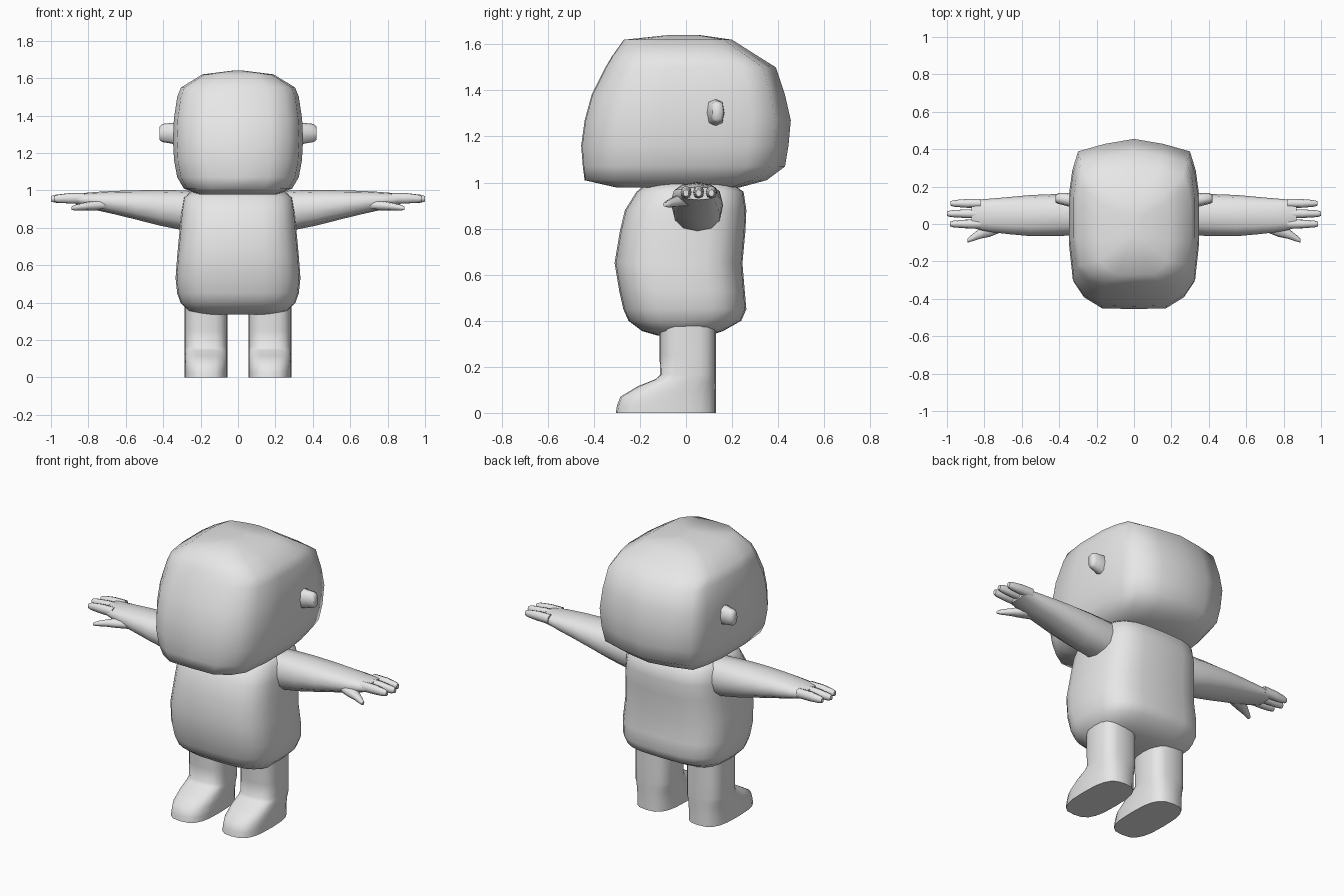
import bpy, bmesh, math

skin = bpy.data.materials.new("plain_grey")
skin.diffuse_color = (0.8, 0.8, 0.8, 1)


def oval(n, e):
    """Unit rounded-box outline with n points; smaller e is boxier."""
    pts = []
    for i in range(n):
        a = 2 * math.pi * i / n
        c, s = math.cos(a), math.sin(a)
        pts.append((math.copysign(abs(c) ** e, c), math.copysign(abs(s) ** e, s)))
    return pts


def loft(name, rings, outline, axis="z", mirror=False, angle=60):
    """Skin rings (position, u_min, u_max, v_min, v_max) along an axis."""
    bm = bmesh.new()
    loops = []
    for t, u0, u1, v0, v1 in rings:
        loop = []
        for pu, pv in outline:
            u = (u0 + u1) / 2 + pu * (u1 - u0) / 2
            v = (v0 + v1) / 2 + pv * (v1 - v0) / 2
            loop.append(bm.verts.new((u, v, t) if axis == "z" else (t, u, v)))
        loops.append(loop)
    n = len(outline)
    for a, b in zip(loops, loops[1:]):
        for i in range(n):
            j = (i + 1) % n
            bm.faces.new((a[i], a[j], b[j], b[i]))
    bm.faces.new(loops[0])
    bm.faces.new(loops[-1])
    bmesh.ops.recalc_face_normals(bm, faces=bm.faces)
    mesh = bpy.data.meshes.new(name)
    bm.to_mesh(mesh)
    bm.free()
    mesh.materials.append(skin)
    ob = bpy.data.objects.new(name, mesh)
    bpy.context.collection.objects.link(ob)
    bpy.ops.object.select_all(action="DESELECT")
    ob.select_set(True)
    bpy.context.view_layer.objects.active = ob
    bpy.ops.object.shade_smooth_by_angle(angle=math.radians(angle))
    if mirror:
        mod = ob.modifiers.new("mirror", "MIRROR")
        mod.use_mirror_merge = False
        ob.modifiers["mirror"].mirror_object = centre
    return ob


# Mirror centre
centre = bpy.data.objects.new("mirror_centre", None)
centre.hide_render = True
bpy.context.collection.objects.link(centre)

# Head: flat face, widest behind the middle, ridged back
half = [(0, -1), (0.5, -0.99), (0.78, -0.86), (0.94, -0.68), (1, -0.25),
        (1, 0.33), (0.95, 0.62), (0.86, 0.85), (0.45, 0.94), (0, 1)]
head_outline = half + [(-x, y) for x, y in half[-2:0:-1]]
head = [(0.985, 0.10, -0.20, 0.16), (0.978, 0.21, -0.30, 0.23),
        (1.01, 0.29, -0.44, 0.35), (1.07, 0.325, -0.448, 0.43),
        (1.16, 0.342, -0.455, 0.445), (1.27, 0.348, -0.44, 0.455),
        (1.38, 0.343, -0.41, 0.43), (1.50, 0.325, -0.35, 0.39),
        (1.55, 0.305, -0.32, 0.31), (1.62, 0.19, -0.27, 0.20),
        (1.64, 0.03, -0.08, 0.06)]
loft("head", [(z, -w, w, a, b) for z, w, a, b in head], head_outline, angle=75)

# Body: pear shape with a round belly
body = [(0.335, 0.20, -0.12, 0.10), (0.355, 0.265, -0.19, 0.16),
        (0.40, 0.308, -0.25, 0.24), (0.45, 0.325, -0.272, 0.262),
        (0.53, 0.334, -0.29, 0.255), (0.65, 0.325, -0.31, 0.245),
        (0.79, 0.312, -0.287, 0.258), (0.88, 0.305, -0.265, 0.262),
        (0.96, 0.292, -0.215, 0.25), (0.995, 0.25, -0.17, 0.20)]
loft("body", [(z, -w, w, a, b) for z, w, a, b in body], oval(24, 0.62), angle=75)

# Ears
loft("ear", [(0.32, 0.08, 0.17, 1.235, 1.365), (0.355, 0.095, 0.165, 1.25, 1.36),
             (0.405, 0.108, 0.165, 1.258, 1.355), (0.42, 0.115, 0.155, 1.27, 1.34)],
     oval(8, 0.7), "x", True)

# Arms, tapering to flat palms
loft("arm", [(0.22, -0.055, 0.155, 0.79, 0.995), (0.31, -0.06, 0.16, 0.79, 1.0),
             (0.42, -0.065, 0.16, 0.812, 1.002), (0.55, -0.065, 0.155, 0.845, 1.0),
             (0.66, -0.055, 0.145, 0.872, 0.997), (0.75, -0.045, 0.137, 0.892, 0.992),
             (0.81, -0.035, 0.132, 0.91, 0.987), (0.87, -0.02, 0.13, 0.925, 0.981)],
     oval(12, 0.85), "x", True)

# Three fingers per hand
for i, (y, tip) in enumerate([(0.0, 0.985), (0.055, 1.0), (0.11, 0.98)]):
    loft(f"finger_{i + 1}",
         [(0.82, y - 0.025, y + 0.025, 0.93, 0.985),
          (0.90, y - 0.023, y + 0.023, 0.93, 0.985),
          (tip - 0.02, y - 0.018, y + 0.018, 0.934, 0.976),
          (tip, y - 0.012, y + 0.012, 0.94, 0.969)],
         oval(8, 0.8), "x", True)

# Thumbs, angled forward
loft("thumb", [(0.70, -0.04, 0.03, 0.895, 0.95), (0.77, -0.068, 0.02, 0.893, 0.945),
               (0.82, -0.078, -0.02, 0.893, 0.935), (0.87, -0.094, -0.06, 0.892, 0.922),
               (0.89, -0.1, -0.078, 0.895, 0.914)],
     oval(8, 0.85), "x", True)

# Legs running into forward-pointing feet
leg = [(0.0, -0.305, 0.13), (0.03, -0.30, 0.13), (0.07, -0.285, 0.13),
       (0.115, -0.21, 0.13), (0.145, -0.135, 0.13), (0.165, -0.112, 0.13),
       (0.25, -0.115, 0.13), (0.34, -0.115, 0.13), (0.42, -0.12, 0.13)]
loft("leg_and_foot", [(z, 0.055, 0.285, a, b) for z, a, b in leg],
     oval(20, 0.68), "z", True)
